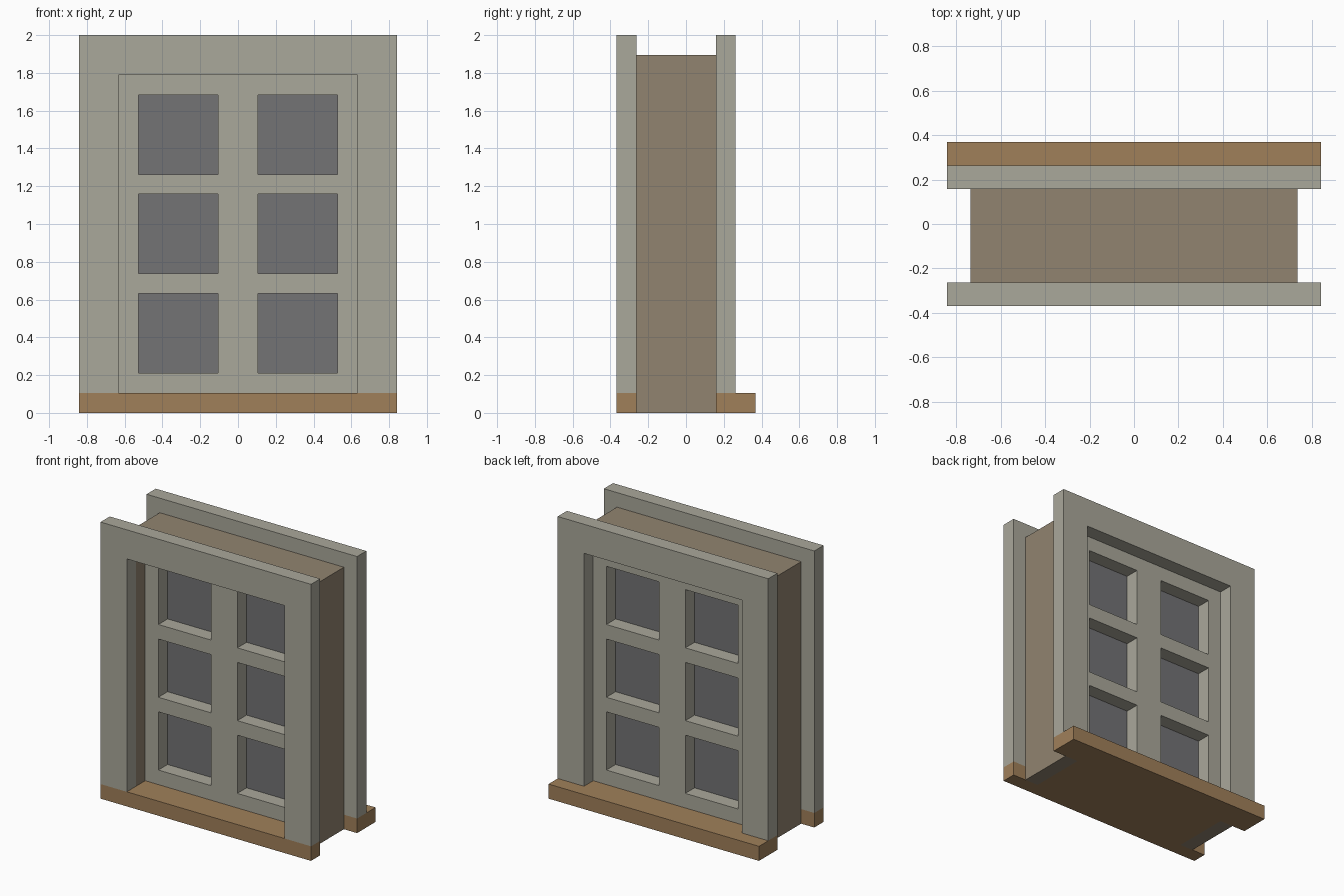
import bpy
import bmesh

cube = bpy.data.objects.get("Cube")
if cube:
    bpy.data.objects.remove(cube, do_unlink=True)

U = 2 / 19  # one building unit; the window is 16 x 7 x 19 units


def material(name, rgb):
    """Flat material from 0-255 sRGB values."""
    lin = [c / 255 / 12.92 if c / 255 <= 0.04045 else ((c / 255 + 0.055) / 1.055) ** 2.4 for c in rgb]
    mat = bpy.data.materials.new(name)
    mat.use_nodes = True
    mat.diffuse_color = (*lin, 1)
    mat.node_tree.nodes["Principled BSDF"].inputs["Base Color"].default_value = (*lin, 1)
    return mat


STONE = material("pale stone", (170, 168, 155))
BROWN = material("dull brown", (145, 132, 112))
WOOD = material("warm wood", (160, 128, 90))
GLASS = material("grey glass", (115, 115, 117))


def slab(name, mat, us, vs, start, end, holes=(), flat=False):
    """Extrude a grid of cells, leaving out the hole cells (column, row).

    Upright slabs use x, z and extrude along y; flat ones use x, y and extrude along z.
    """
    def place(u, v, w):
        return (u * U, v * U, w * U) if flat else (u * U, w * U, v * U)

    bm = bmesh.new()
    grid = [[bm.verts.new(place(u, v, start)) for v in vs] for u in us]
    for i in range(len(us) - 1):
        for j in range(len(vs) - 1):
            if (i, j) not in holes:
                bm.faces.new((grid[i][j], grid[i + 1][j], grid[i + 1][j + 1], grid[i][j + 1]))
    bmesh.ops.delete(bm, geom=[v for v in bm.verts if not v.link_faces], context='VERTS')
    new = bmesh.ops.extrude_face_region(bm, geom=bm.faces[:], use_keep_orig=True)["geom"]
    bmesh.ops.translate(bm, verts=[g for g in new if isinstance(g, bmesh.types.BMVert)],
                        vec=place(0, 0, end - start))
    bmesh.ops.recalc_face_normals(bm, faces=bm.faces[:])
    mesh = bpy.data.meshes.new(name)
    bm.to_mesh(mesh)
    bm.free()
    mesh.materials.append(mat)
    obj = bpy.data.objects.new(name, mesh)
    bpy.context.collection.objects.link(obj)
    return obj


# Wooden sill running through the wall, notched at both ends for the casing
slab("sill", WOOD, [-8, -6, 6, 8], [-3.5, -2.5, 1.5, 3.5], 0, 1,
     holes={(0, 1), (2, 1)}, flat=True)

# Brown casing: two jambs and a head
slab("casing", BROWN, [-7, -6, 6, 7], [0, 17, 18], -2.5, 1.5, holes={(1, 0)})

# Stone trim on both sides of the wall
for side, y in (("front", -3.5), ("back", 1.5)):
    slab(side + "_trim", STONE, [-8, -6, 6, 8], [1, 17, 19], y, y + 1, holes={(1, 0)})

# Sash with two columns and three rows of openings
slab("sash", STONE, [-6, -5, -1, 1, 5, 6], [1, 2, 6, 7, 11, 12, 16, 17], -1.5, 1.5,
     holes={(i, j) for i in (1, 3) for j in (1, 3, 5)})

# Glass panes set in the middle of the sash
for side, x in (("right", -5), ("left", 1)):
    for row, z in (("lower", 2), ("middle", 7), ("upper", 12)):
        slab(f"{row}_{side}_pane", GLASS, [x, x + 4], [z, z + 4], -0.5, 0.5)
